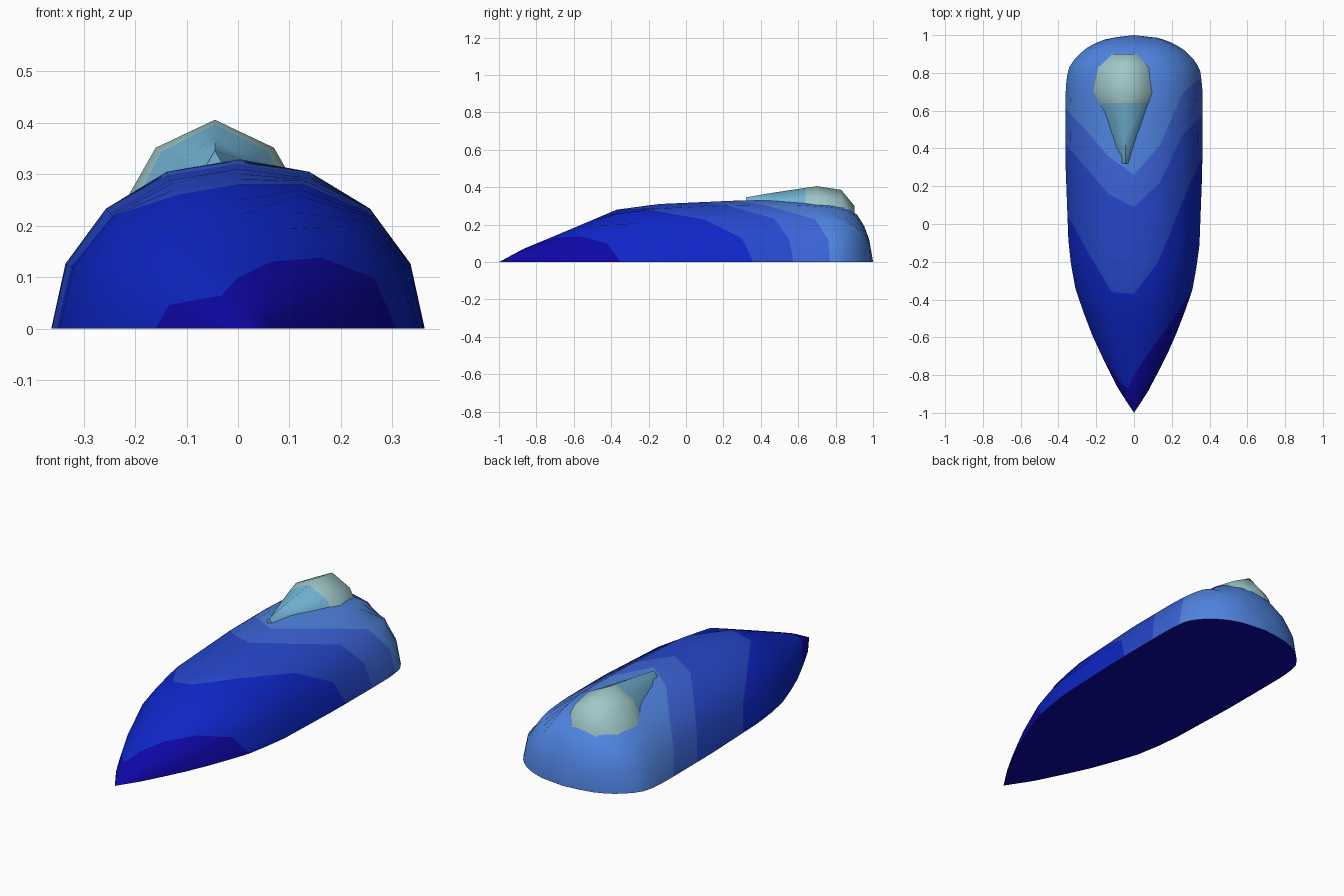
import bpy, bmesh, math

if "Cube" in bpy.data.objects:
    bpy.data.objects.remove(bpy.data.objects["Cube"])


def material(name, rgb):
    m = bpy.data.materials.new(name)
    lin = [((c / 255 + 0.055) / 1.055) ** 2.4 if c > 10 else c / 255 / 12.92 for c in rgb]
    m.diffuse_color = (*lin, 1)
    m.use_nodes = True
    m.node_tree.nodes["Principled BSDF"].inputs["Base Color"].default_value = m.diffuse_color
    return m


def loft(name, rows, row_mats, base_mat, mats, angle):
    """Skin rows of points, close the open rim and ends, then smooth."""
    bm = bmesh.new()
    grid = [[bm.verts.new(p) for p in row] for row in rows]
    for r, mat in enumerate(row_mats):
        for c in range(len(grid[0]) - 1):
            a, b = grid[r], grid[r + 1]
            bm.faces.new((a[c], a[c + 1], b[c + 1], b[c])).material_index = mat
    bmesh.ops.remove_doubles(bm, verts=bm.verts[:], dist=1e-4)
    return finish(bm, name, base_mat, mats, angle)


def finish(bm, name, base_mat, mats, angle):
    # flat underside (and any end walls) follow the open boundary
    skin = set(bm.faces)
    zmin = min(v.co.z for v in bm.verts)
    rim = [e for e in bm.edges if e.is_boundary]
    for y_end in {min(v.co.y for v in bm.verts), max(v.co.y for v in bm.verts)}:
        ring = [v for v in bm.verts if abs(v.co.y - y_end) < 1e-5]
        if len(ring) > 2:
            ring.sort(key=lambda v: v.co.x)
            f = bm.faces.new(ring)
            f.material_index = min(skin, key=lambda g: abs(g.calc_center_median().y - y_end)).material_index
    rim = [e for e in bm.edges if e.is_boundary and all(v.co.z < zmin + 1e-4 for v in e.verts)]
    before = set(bm.faces)
    bmesh.ops.holes_fill(bm, edges=rim, sides=0)
    for f in set(bm.faces) - before:
        f.material_index = base_mat
    bmesh.ops.recalc_face_normals(bm, faces=bm.faces[:])
    me = bpy.data.meshes.new(name)
    bm.to_mesh(me)
    bm.free()
    for m in mats:
        me.materials.append(m)
    ob = bpy.data.objects.new(name, me)
    bpy.context.collection.objects.link(ob)
    bpy.context.view_layer.objects.active = ob
    ob.select_set(True)
    bpy.ops.object.shade_smooth_by_angle(angle=math.radians(angle))
    ob.select_set(False)
    return ob


# Hull stations: y, half width, height
STATIONS = [(-1, 0, 0), (-.87, .085, .07), (-.63, .205, .17), (-.37, .305, .28),
            (-.15, .345, .31), (.3, .362, .33), (.6, .363, .33), (.72, .362, .322),
            (.82, .35, .31), (.88, .31, .29), (.93, .255, .235), (.965, .19, .17),
            (.985, .13, .1), (1, 0, 0)]


def hull_point(col, y):
    a = math.pi * (1 - col / 8)
    for (y0, w0, h0), (y1, w1, h1) in zip(STATIONS, STATIONS[1:]):
        if y <= y1 + 1e-9:
            t = (y - y0) / (y1 - y0)
            w, h = w0 + (w1 - w0) * t, h0 + (h1 - h0) * t
            return (w * math.cos(a), y, h * math.sin(a))


# Paint band borders: y at each of the nine lengthwise lines, left to right
BORDERS = [[-1] * 9,
           [-.72, -.75, -.84, -.87, -.8, -.7, -.57, -.42, -.35],
           [.04, 0, -.15, -.36, -.37, -.2, .1, .3, .36],
           [.43, .39, .3, .16, .09, .22, .47, .55, .575],
           [.62, .58, .5, .36, .26, .42, .69, .76, .77],
           [1] * 9]
blues = [material("deep_navy_blue", (14, 7, 168)), material("royal_blue", (14, 38, 200)),
         material("medium_blue", (38, 72, 205)), material("bright_blue", (60, 100, 217)),
         material("light_blue", (80, 133, 226))]

# Hull: rows follow the paint bands, tighter towards the rounded stern
rows, row_mats = [[hull_point(c, -1) for c in range(9)]], []
for k in range(5):
    n = 12 if k == 4 else 6
    for i in range(1, n + 1):
        t = i / n
        if k == 4:
            t = 1 - (1 - t) ** 2
        rows.append([hull_point(c, BORDERS[k][c] + (BORDERS[k + 1][c] - BORDERS[k][c]) * t)
                     for c in range(9)])
        row_mats.append(k)
loft("hull", rows, row_mats, 0, blues, 60)

# Canopy: six-sided half dome, glassy front and paler rear
glass = [material("windscreen_blue", (116, 182, 216)), material("pale_teal", (160, 200, 200))]
rings = [(.32, .055, .345), (.48, .135, .372), (.64, .208, .396), (.7, .23, .405),
         (.83, .2, .385), (.9, .13, .3)]
rows = [[(-.045 - w * math.cos(math.pi * c / 6), y, .001 + h * math.sin(math.pi * c / 6))
         for c in range(7)] for y, w, h in rings]
loft("canopy", rows, [0, 0, 1, 1, 1], 1, glass, 62)
